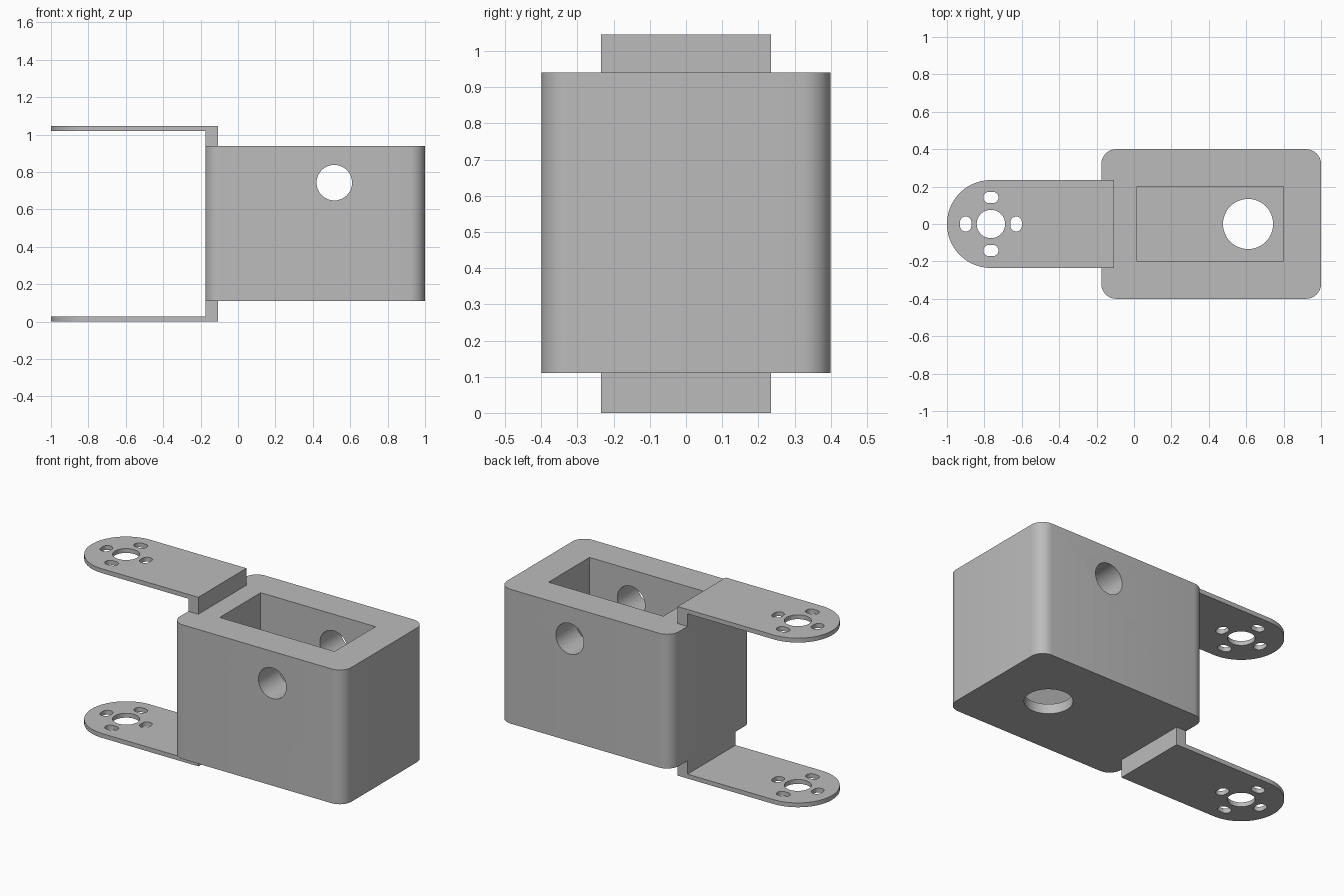
import bpy, bmesh
from math import pi, cos, sin, radians

if "Cube" in bpy.data.objects:
    bpy.data.objects.remove(bpy.data.objects["Cube"], do_unlink=True)

grey = bpy.data.materials.new("plain grey")
grey.use_nodes = True
COLOUR = (0.5, 0.5, 0.5, 1)
grey.diffuse_color = COLOUR
grey.node_tree.nodes["Principled BSDF"].inputs["Base Color"].default_value = COLOUR


def arc(cx, cy, r, start, end, steps):
    return [(cx + r * cos(start + (end - start) * i / steps),
             cy + r * sin(start + (end - start) * i / steps)) for i in range(steps + 1)]


def rounded(cx, cy, hx, hy, r, steps=8):
    """Outline of a rounded rectangle, also used for slots."""
    pts = []
    for k, (sx, sy) in enumerate([(1, 1), (-1, 1), (-1, -1), (1, -1)]):
        pts += arc(cx + sx * (hx - r), cy + sy * (hy - r), r, k * pi / 2, (k + 1) * pi / 2, steps)
    return pts


def rectangle(x0, x1, hy):
    return [(x0, -hy), (x1, -hy), (x1, hy), (x0, hy)]


def circle(cx, cy, r):
    return arc(cx, cy, r, 0, 2 * pi, 48)[:-1]


def prism(name, outline, low, high, along_y=False):
    """Extrude an outline along z, or an x-z outline along y."""
    bm = bmesh.new()
    place = (lambda a, b, c: (a, c, b)) if along_y else (lambda a, b, c: (a, b, c))
    base = bm.faces.new([bm.verts.new(place(a, b, low)) for a, b in outline])
    grown = bmesh.ops.extrude_face_region(bm, geom=[base])["geom"]
    bmesh.ops.translate(bm, vec=place(0, 0, high - low),
                        verts=[v for v in grown if isinstance(v, bmesh.types.BMVert)])
    bmesh.ops.remove_doubles(bm, verts=bm.verts, dist=1e-5)
    bmesh.ops.recalc_face_normals(bm, faces=bm.faces)
    mesh = bpy.data.meshes.new(name)
    bm.to_mesh(mesh)
    bm.free()
    mesh.materials.append(grey)
    obj = bpy.data.objects.new(name, mesh)
    bpy.context.collection.objects.link(obj)
    return obj


def combine(target, tools, operation="DIFFERENCE"):
    """Apply boolean tools to the target and discard them."""
    bpy.context.view_layer.objects.active = target
    for tool in tools:
        tool.hide_render = True
        mod = target.modifiers.new("boolean", "BOOLEAN")
        mod.operation, mod.solver, mod.object = operation, "EXACT", tool
        bpy.ops.object.modifier_apply(modifier=mod.name)
        bpy.data.objects.remove(tool, do_unlink=True)


def smooth(obj):
    bpy.ops.object.select_all(action="DESELECT")
    obj.select_set(True)
    bpy.context.view_layer.objects.active = obj
    bpy.ops.object.shade_smooth_by_angle(angle=radians(30))


BOTTOM, TOP, HEIGHT = 0.11, 0.94, 1.045
LEFT, LIP, PLATE, HALF = -0.175, -0.107, 0.027, 0.235

# Housing with an open pocket, a cross hole and a floor hole
housing = prism("housing", rounded((LEFT + 1) / 2, 0, (1 - LEFT) / 2, 0.4, 0.08), BOTTOM, TOP)
combine(housing, [
    prism("pocket_cutter", rectangle(0.015, 0.8, 0.2), BOTTOM + 0.06, TOP + 0.1),
    prism("cross_hole_cutter", circle(0.515, 0.743, 0.095), -0.6, 0.6, along_y=True),
    prism("floor_hole_cutter", circle(0.61, 0, 0.134), 0, 0.3),
])
smooth(housing)

# Upper and lower round-ended arms, each with a lip joining it to the housing
PIVOT = -1 + HALF
arm_outline = [(LIP, -HALF), (LIP, HALF)] + arc(PIVOT, 0, HALF, pi / 2, 3 * pi / 2, 32)
for name, low, lip_low, lip_high in [
        ("lower_arm", 0, PLATE / 2, BOTTOM),
        ("upper_arm", HEIGHT - PLATE, TOP, HEIGHT - PLATE / 2)]:
    arm = prism(name, arm_outline, low, low + PLATE)
    combine(arm, [prism("lip", rectangle(LEFT, LIP, HALF), lip_low, lip_high)], "UNION")
    # Pivot hole ringed by four short slots
    holes = [circle(PIVOT, 0, 0.076)]
    for s in (-1, 1):
        holes.append(rounded(PIVOT + s * 0.135, 0, 0.03, 0.04, 0.029))
        holes.append(rounded(PIVOT, s * 0.142, 0.04, 0.03, 0.029))
    combine(arm, [prism("hole_cutter", h, low - 0.02, low + PLATE + 0.02) for h in holes])
    smooth(arm)
